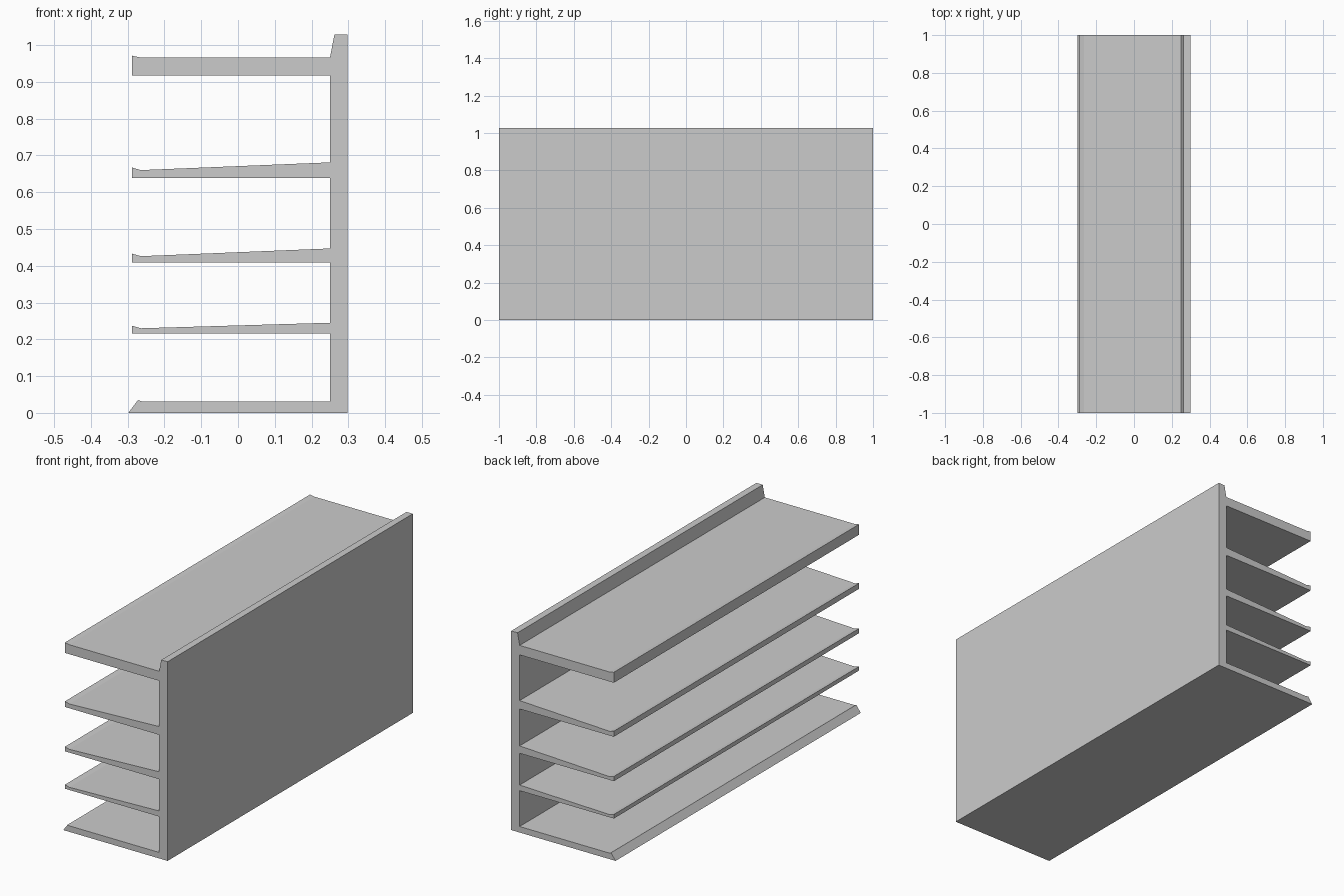
import bpy, bmesh

if "Cube" in bpy.data.objects:
    bpy.data.objects.remove(bpy.data.objects["Cube"])

RIGHT, INNER, TOP = 0.298, 0.25, 1.028   # back panel
TIP, DIP = -0.288, -0.264                # shelf front edge and foot of its raised lip
HALF = 1.0                               # half length along y

# Shelves from bottom to top: underside, lip height, dip height, height at the back panel
shelves = [
    (0.216, 0.237, 0.230, 0.245),
    (0.409, 0.433, 0.426, 0.447),
    (0.638, 0.667, 0.660, 0.681),
    (0.917, 0.971, 0.966, 0.966),
]

# Base plate with a bevelled front edge
profile = [(RIGHT, 0), (-0.298, 0), (-0.272, 0.035), (-0.26, 0.031), (INNER, 0.031)]

# Each shelf steps out from the back panel and returns to it
for under, lip, dip, back in shelves:
    profile += [(INNER, under), (TIP, under), (TIP, lip), (DIP, dip), (INNER, back)]

# Tapered upstand above the top shelf
profile += [(0.262, TOP), (RIGHT, TOP)]

# Extrude the cross-section along y
bm = bmesh.new()
face = bm.faces.new([bm.verts.new((x, -HALF, z)) for x, z in profile])
result = bmesh.ops.extrude_face_region(bm, geom=[face], use_keep_orig=True)
moved = [v for v in result["geom"] if isinstance(v, bmesh.types.BMVert)]
bmesh.ops.translate(bm, verts=moved, vec=(0, 2 * HALF, 0))
bmesh.ops.recalc_face_normals(bm, faces=bm.faces)

mesh = bpy.data.meshes.new("shelf_unit")
bm.to_mesh(mesh)
bm.free()
bpy.context.collection.objects.link(bpy.data.objects.new("shelf_unit", mesh))
